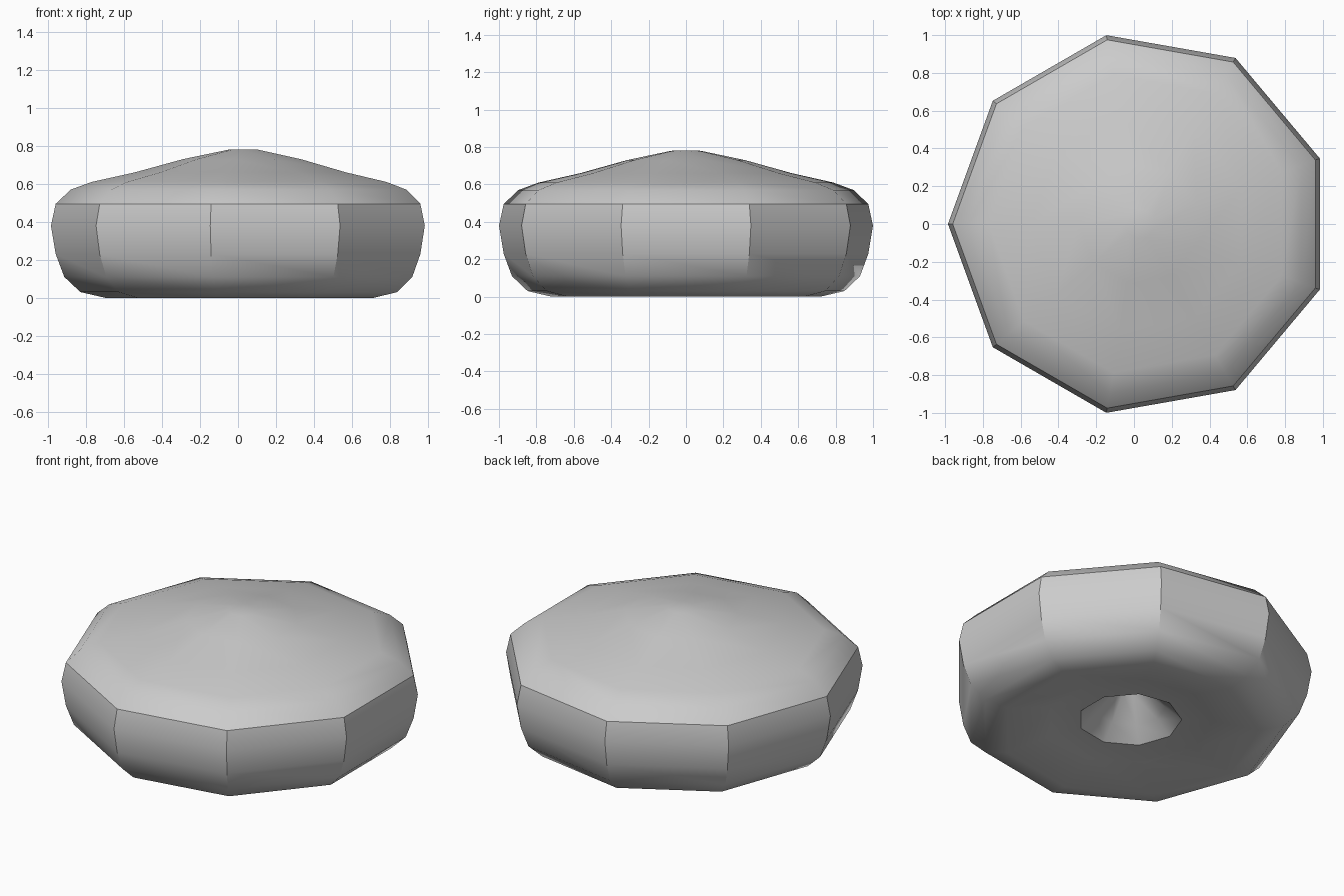
import bpy
import bmesh
from math import cos, sin, pi, radians

cube = bpy.data.objects.get("Cube")
if cube:
    bpy.data.objects.remove(cube, do_unlink=True)

SIDES = 9
OFFSET = 0.03  # centres the odd-sided outline

# Plain grey material
grey = bpy.data.materials.new("plain_grey")
grey.use_nodes = True
colour = (0.6, 0.6, 0.6, 1)
grey.diffuse_color = colour
grey.node_tree.nodes["Principled BSDF"].inputs["Base Color"].default_value = colour

# Half profile (radius, height), from the crown over the side to the hollow
profile = [
    (0.08, 0.78), (0.32, 0.73), (0.575, 0.66), (0.80, 0.61),   # crown
    (0.91, 0.57), (0.99, 0.495),                               # shoulder
    (1.015, 0.38), (0.99, 0.23), (0.945, 0.11),                # side wall
    (0.86, 0.03), (0.73, 0.0),                                 # foot
    (0.47, 0.06), (0.29, 0.07),                                # underside
    (0.20, 0.15), (0.08, 0.28),                                # hollow
]
CROWN_TOP, HOLLOW_TOP = 0.782, 0.36


def ring(bm, radius, z):
    angles = [pi + 2 * pi * i / SIDES for i in range(SIDES)]
    return [bm.verts.new((OFFSET + radius * cos(a), radius * sin(a), z)) for a in angles]


def fan(bm, verts, z):
    tip = bm.verts.new((OFFSET, 0, z))
    for i in range(SIDES):
        bm.faces.new((verts[i], verts[(i + 1) % SIDES], tip))


# Cap: nine-sided turned body with a conical hollow underneath
bm = bmesh.new()
rings = [ring(bm, r, z) for r, z in profile]
for upper, lower in zip(rings, rings[1:]):
    for i in range(SIDES):
        j = (i + 1) % SIDES
        bm.faces.new((upper[i], lower[i], lower[j], upper[j]))
fan(bm, rings[0], CROWN_TOP)
fan(bm, rings[-1], HOLLOW_TOP)
bmesh.ops.recalc_face_normals(bm, faces=bm.faces)

mesh = bpy.data.meshes.new("cap")
bm.to_mesh(mesh)
bm.free()
mesh.materials.append(grey)
cap = bpy.data.objects.new("cap", mesh)
bpy.context.collection.objects.link(cap)

# Smooth surfaces with crisp corners
bpy.ops.object.select_all(action="DESELECT")
cap.select_set(True)
bpy.context.view_layer.objects.active = cap
bpy.ops.object.shade_smooth_by_angle(angle=radians(32))
